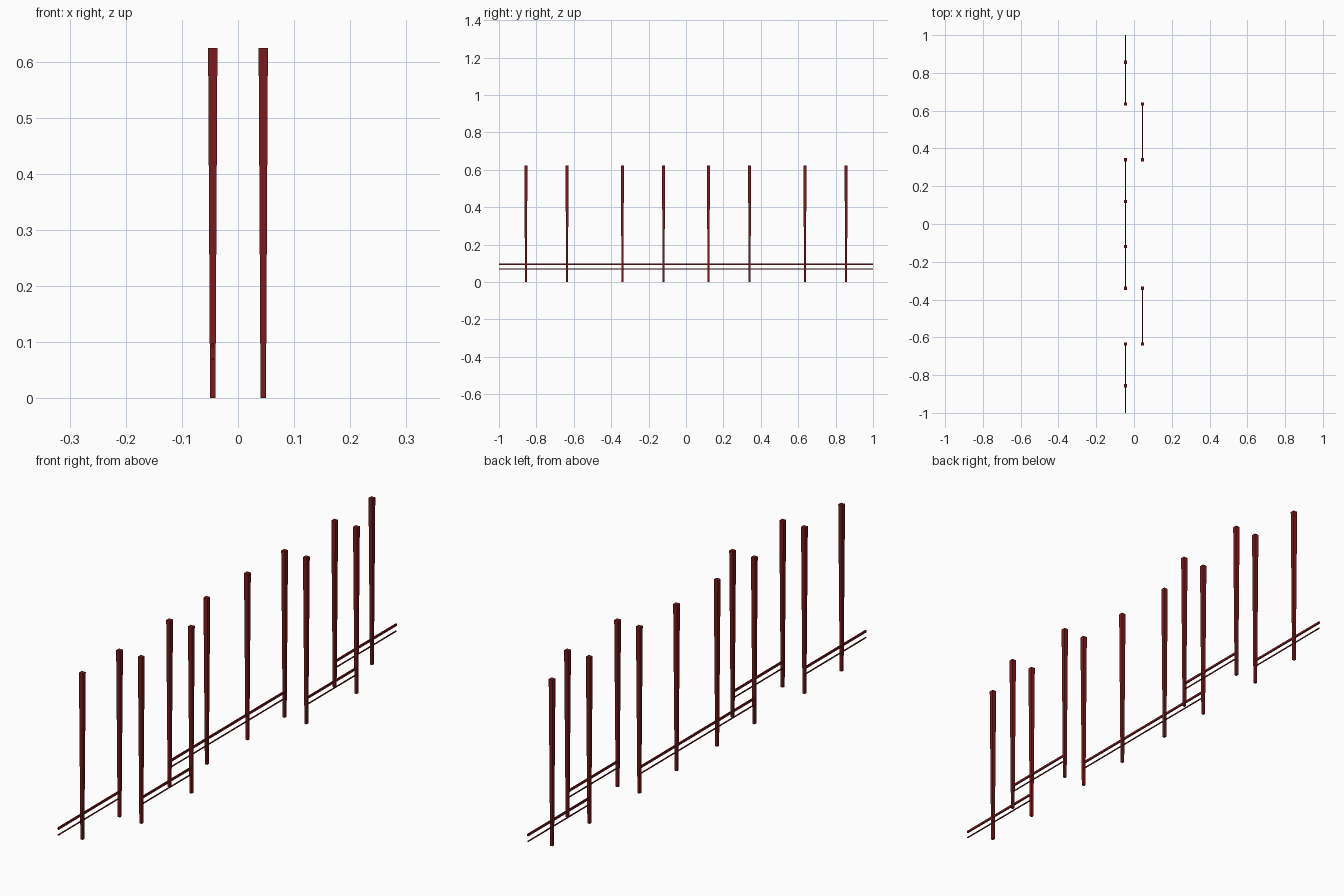
import bpy, bmesh

if "Cube" in bpy.data.objects:
    bpy.data.objects.remove(bpy.data.objects["Cube"])

red = bpy.data.materials.new("dark_red")
red.diffuse_color = (0.2, 0.01, 0.012, 1)
red.use_nodes = True
red.node_tree.nodes["Principled BSDF"].inputs["Base Color"].default_value = red.diffuse_color

H = 0.624     # post height
X = 0.045     # offset of the two rows


def tapered_box(name, low, high):
    """Box between two rectangles given as (x, y, z, half_x, half_y)."""
    bm = bmesh.new()
    rings = []
    for x, y, z, hx, hy in (low, high):
        rings.append([bm.verts.new((x + sx * hx, y + sy * hy, z))
                      for sx, sy in ((-1, -1), (1, -1), (1, 1), (-1, 1))])
    a, b = rings
    bm.faces.new(a[::-1])
    bm.faces.new(b)
    for i in range(4):
        j = (i + 1) % 4
        bm.faces.new((a[i], a[j], b[j], b[i]))
    mesh = bpy.data.meshes.new(name)
    bm.to_mesh(mesh)
    bm.free()
    mesh.materials.append(red)
    bpy.context.collection.objects.link(bpy.data.objects.new(name, mesh))


def rail(name, x, y0, y1, z, hx, hz):
    yc, hy = (y0 + y1) / 2, (y1 - y0) / 2
    tapered_box(name, (x, yc, z - hz, hx, hy), (x, yc, z + hz, hx, hy))


# Square posts, wider at the top
for x, ys in ((-X, (0.12, 0.34, 0.636, 0.856)), (X, (0.34, 0.636))):
    for y in ys:
        for s in (-1, 1):
            tapered_box("post", (x, s * y, 0, 0.0048, 0.0048),
                        (x, s * y, H, 0.0083, 0.0083))

# Rails: a thicker upper bar and a thin lower bar per span
for x, y0, y1 in ((-X, -1, -0.636), (-X, -0.34, 0.34), (-X, 0.636, 1),
                  (X, -0.636, -0.34), (X, 0.34, 0.636)):
    rail("upper_rail", x, y0, y1, 0.094, 0.0025, 0.004)
    rail("lower_rail", x, y0, y1, 0.07, 0.0018, 0.0018)
